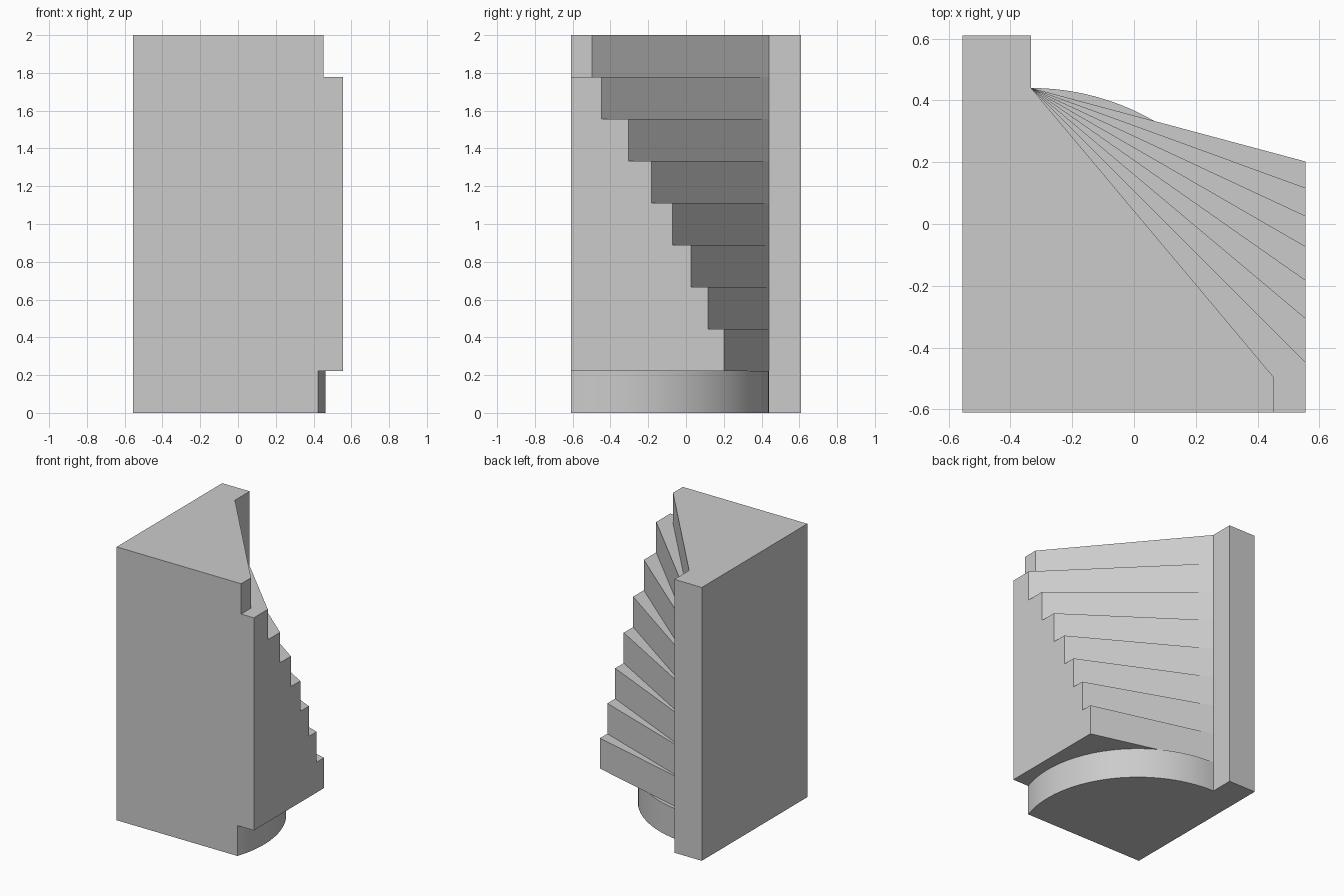
import bpy, bmesh, math

if "Cube" in bpy.data.objects:
    bpy.data.objects.remove(bpy.data.objects["Cube"])

L, R, F, B = -0.555, 0.555, -0.61, 0.61      # outer block extents
H = 2 / 9                                    # step height
P = (-0.333, 0.44)                           # pivot the steps fan out from
RAD = 0.797                                  # rounded base radius
C = (P[0], P[1] - RAD)

bm = bmesh.new()


def face(points):
    bm.faces.new([bm.verts.new(p) for p in points])


def flat(outline, z):
    face([(x, y, z) for x, y in outline])


def wall(a, b, z0, z1):
    face([(*a, z0), (*b, z0), (*b, z1), (*a, z1)])


def arc(a0, a1, n):
    angles = [math.radians(a0 + (a1 - a0) * i / n) for i in range(n + 1)]
    return [(C[0] + RAD * math.cos(a), C[1] + RAD * math.sin(a)) for a in angles]


# Step nose ends on the right side: 5 degrees apart, from 15 to 45
ends = [(R, P[1] - (R - P[0]) * math.tan(math.radians(15 + 5 * k))) for k in range(7)]
landing = (0.453, P[1] - (0.453 - P[0]) * math.tan(math.radians(50)))
landing_front = (0.453, F)

# Rounded base: the exposed ledge part, then the part below the overhang
end_angle = math.degrees(math.asin((F - C[1]) / RAD))
ledge = arc(90, 60, 10)
under = arc(60, end_angle, 26)
rim = ledge + under[1:]
for a, b in zip(rim, rim[1:]):
    wall(a, b, 0, H)
flat(ledge, H)
flat(under + [(R, F), ends[0]], H)
flat(rim + [(L, F), (L, B), (P[0], B)], 0)

# Risers and wedge treads
face([(*P, H), (*ledge[-1], H), (*ends[0], H), (*ends[0], 2 * H), (*P, 2 * H)])
for k in range(1, 7):
    flat([P, ends[k - 1], ends[k]], (k + 1) * H)
    wall(P, ends[k], (k + 1) * H, (k + 2) * H)
flat([P, ends[6], (R, F), landing_front, landing], 8 * H)
wall(P, landing, 8 * H, 2)
wall(landing, landing_front, 8 * H, 2)

# Stepped right side
profile = [(R, F, H)]
for k, e in enumerate(ends):
    profile += [(*e, (k + 1) * H), (*e, (k + 2) * H)]
face(profile + [(R, F, 8 * H)])

# Front, left, back post and top landing
xf = rim[-1][0]
face([(x, F, z) for x, z in [(L, 0), (xf, 0), (xf, H), (R, H), (R, 8 * H),
                             (0.453, 8 * H), (0.453, 2), (L, 2)]])
wall((L, F), (L, B), 0, 2)
wall((L, B), (P[0], B), 0, 2)
face([(P[0], B, 2), (P[0], B, 0)] + [(*P, k * H) for k in range(10)])
flat([(L, F), landing_front, landing, P, (P[0], B), (L, B)], 2)

# Weld into one closed solid
bmesh.ops.remove_doubles(bm, verts=bm.verts, dist=1e-4)
bmesh.ops.recalc_face_normals(bm, faces=bm.faces)
mesh = bpy.data.meshes.new("winder_staircase")
bm.to_mesh(mesh)
bm.free()
stairs = bpy.data.objects.new("winder_staircase", mesh)
bpy.context.collection.objects.link(stairs)
bpy.context.view_layer.objects.active = stairs
stairs.select_set(True)
bpy.ops.object.shade_smooth_by_angle(angle=math.radians(20))
